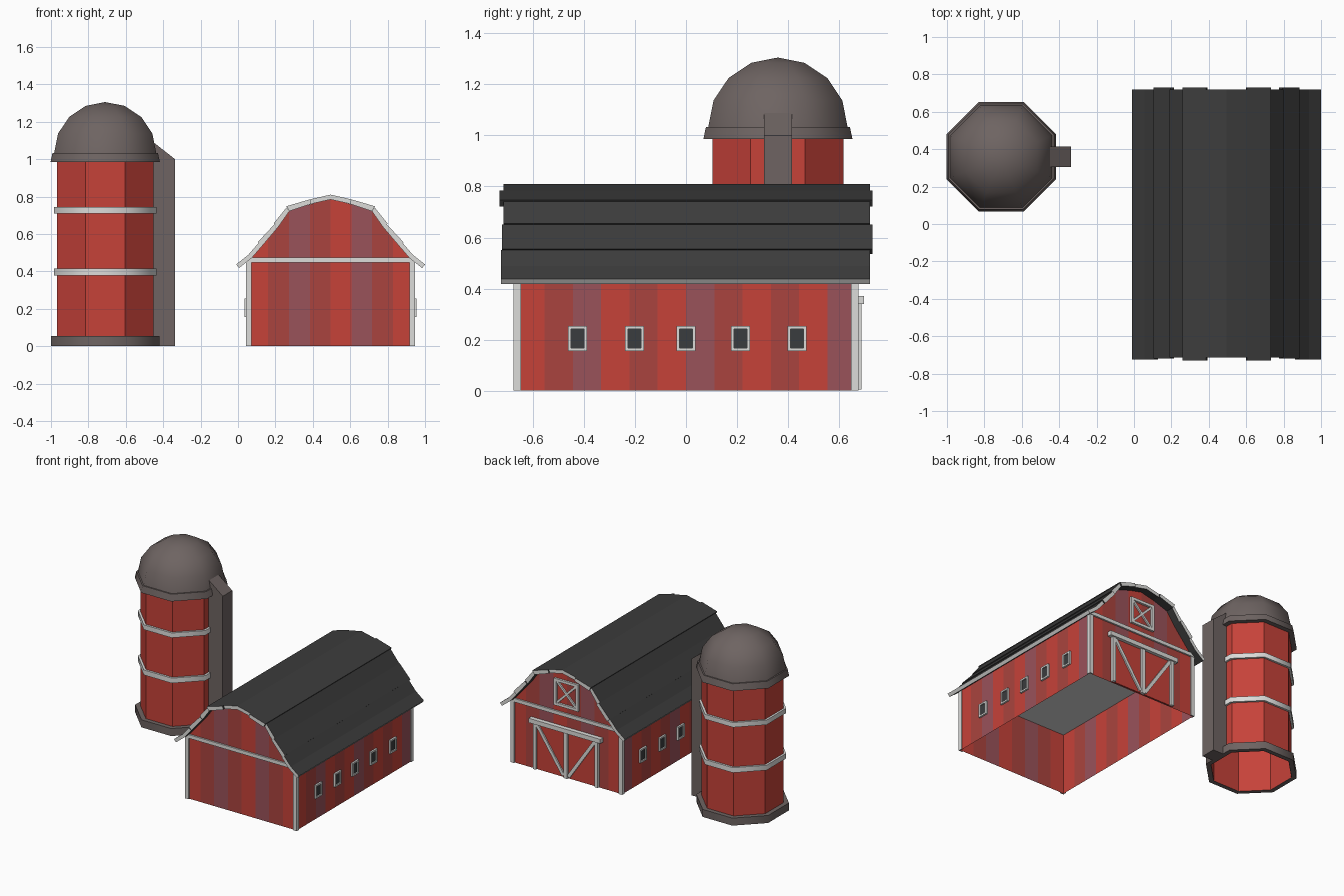
import bpy, bmesh, math
from mathutils import Vector

if "Cube" in bpy.data.objects:
    bpy.data.objects.remove(bpy.data.objects["Cube"])


def mat(name, rgb):
    m = bpy.data.materials.new(name)
    lin = [((c / 255 + 0.055) / 1.055) ** 2.4 for c in rgb]
    m.diffuse_color = (*lin, 1)
    m.use_nodes = True
    m.node_tree.nodes["Principled BSDF"].inputs["Base Color"].default_value = m.diffuse_color
    return m


RED = mat("barn red", (198, 66, 57))
MID = mat("faded red", (170, 68, 62))
PLUM = mat("weathered plum", (154, 82, 90))
TRIM = mat("pale trim", (220, 220, 218))
ROOF = mat("dark roof", (60, 60, 60))
STONE = mat("warm grey", (110, 100, 98))
PANE = mat("window dark", (58, 60, 62))

CX = 0.495             # barn centre line
SX, SY = -0.71, 0.36   # silo centre


def finish(name, bm, mats, smooth=False, normals=True):
    if normals:
        bmesh.ops.recalc_face_normals(bm, faces=bm.faces[:])
    me = bpy.data.meshes.new(name)
    bm.to_mesh(me)
    bm.free()
    for m in mats:
        me.materials.append(m)
    ob = bpy.data.objects.new(name, me)
    bpy.context.collection.objects.link(ob)
    if smooth:
        me.shade_smooth()
        me.set_sharp_from_angle(angle=math.radians(50))
    return ob


def prism(bm, pts, y0, y1):
    """Extrude an (x, z) outline from y0 to y1."""
    a = [bm.verts.new((x, y0, z)) for x, z in pts]
    b = [bm.verts.new((x, y1, z)) for x, z in pts]
    n = len(pts)
    bm.faces.new(a)
    bm.faces.new(b[::-1])
    return [bm.faces.new((a[i], b[i], b[(i + 1) % n], a[(i + 1) % n])) for i in range(n)]


def box(bm, x0, x1, y0, y1, z0, z1):
    prism(bm, [(x0, z0), (x1, z0), (x1, z1), (x0, z1)], y0, y1)


def bar(bm, p, q, w, y0, y1):
    """Flat board of width w from p to q in the x-z plane."""
    p, q = Vector(p), Vector(q)
    d = (q - p).normalized() * (w / 2)
    n = Vector((-d.y, d.x))
    prism(bm, [p - n, q - n, q + n, p + n], y0, y1)


def lathe(name, prof, m, closed=False, smooth=False):
    """Eight-sided turning of (flat radius, z) around the silo axis."""
    bm = bmesh.new()
    k = 1 / math.cos(math.pi / 8)
    rings = []
    for r, z in prof:
        rings.append([bm.verts.new((SX + r * k * math.cos(math.pi / 8 + i * math.pi / 4),
                                    SY + r * k * math.sin(math.pi / 8 + i * math.pi / 4), z))
                      for i in range(8)])
    pairs = list(zip(rings, rings[1:]))
    if closed:
        pairs.append((rings[-1], rings[0]))
    for a, b in pairs:
        for i in range(8):
            j = (i + 1) % 8
            bm.faces.new((a[i], a[j], b[j], b[i]))
    bmesh.ops.remove_doubles(bm, verts=bm.verts[:], dist=1e-4)
    return finish(name, bm, [m], smooth)


def band(name, r_out, r_in, z0, z1, m, flare=0):
    lathe(name, [(r_in, z0), (r_out, z0), (r_out - flare, z1), (r_in, z1)], m, True, True)


# Silo
lathe("silo_wall", [(0.257, 0.0), (0.257, 1.03)], RED)
band("silo_base", 0.29, 0.258, 0.0, 0.055, STONE)
band("silo_lower_band", 0.273, 0.258, 0.378, 0.415, TRIM)
band("silo_upper_band", 0.273, 0.258, 0.71, 0.745, TRIM)
band("silo_rim", 0.292, 0.258, 0.985, 1.033, STONE, 0.01)
lathe("silo_dome", [(0.273 * math.cos(i * math.pi / 8), 1.032 + 0.273 * math.sin(i * math.pi / 8))
                    for i in range(5)], STONE, smooth=True)
bm = bmesh.new()
prism(bm, [(-0.452, 0), (-0.337, 0), (-0.337, 1.0), (-0.452, 1.09)], 0.305, 0.415)
finish("silo_chute", bm, [STONE])

# Barn shell: open below, cut into vertical boards of three reds
W, L = 0.445, 0.665
half = [(W, 0), (W, 0.455), (0.37, 0.537), (0.29, 0.635), (0.225, 0.724)]
outline = [(CX + x, z) for x, z in half] + [(CX, 0.79)] + [(CX - x, z) for x, z in half[::-1]]
bm = bmesh.new()
sides = prism(bm, outline, -L, L)
bmesh.ops.delete(bm, geom=[f for i, f in enumerate(sides) if i not in (0, 9)], context='FACES_ONLY')
bmesh.ops.recalc_face_normals(bm, faces=bm.faces[:])


def cut(co, no):
    bmesh.ops.bisect_plane(bm, geom=bm.verts[:] + bm.edges[:] + bm.faces[:],
                           plane_co=co, plane_no=no)


STEP_X, STEP_Y = 2 * W / 8, 2 * L / 12
for i in range(1, 8):
    cut((CX - W + i * STEP_X, 0, 0), (1, 0, 0))
for i in range(1, 12):
    cut((0, -L + i * STEP_Y, 0), (0, 1, 0))
END, SIDE = "01210210", "012010210102"
bm.normal_update()
for f in bm.faces:
    c = f.calc_center_median()
    if abs(f.normal.y) > 0.5:
        f.material_index = int(END[min(7, max(0, int((c.x - CX + W) / STEP_X)))])
    else:
        f.material_index = int(SIDE[min(11, max(0, int((c.y + L) / STEP_Y)))])
finish("barn_walls", bm, [RED, MID, PLUM], normals=False)

# Pale ceiling inside
bm = bmesh.new()
box(bm, CX - W + 0.002, CX + W - 0.002, -L + 0.002, L - 0.002, 0.445, 0.45)
finish("barn_ceiling", bm, [TRIM])

# Gambrel roof of overlapping boards, pale at the cut ends
top = [Vector(p) for p in ((0, 0.81), (0.11, 0.785), (0.235, 0.742), (0.30, 0.652),
                           (0.385, 0.552), (0.44, 0.488), (0.505, 0.437))]
ends = [(-0.715, 0.72), (-0.73, 0.73), (-0.715, 0.72), (-0.72, 0.73), (-0.725, 0.72), (-0.725, 0.72)]


def inner(i):
    if i == 0:
        return Vector((0, 0.784))
    d = (top[min(i + 1, 6)] - top[i - 1]).normalized()
    return top[i] + Vector((d.y, -d.x)) * 0.025


bm = bmesh.new()
for s in (1, -1):
    for i, (y0, y1) in enumerate(ends):
        d = (top[i + 1] - top[i]).normalized()
        lap = Vector((-d.y, d.x)) * (0.006 if i in (1, 2, 3) else 0)
        prism(bm, [(CX + s * p.x, p.y) for p in (top[i], top[i + 1] + lap, inner(i + 1), inner(i))], y0, y1)
bmesh.ops.recalc_face_normals(bm, faces=bm.faces[:])
for f in bm.faces:
    c = f.calc_center_median()
    eave = abs(c.x - CX) > 0.485 and f.normal.z < 0
    f.material_index = 1 if abs(f.normal.y) > 0.9 or eave else 0
finish("barn_roof", bm, [ROOF, TRIM], normals=False)

# Corner posts (two plates each) and gable cross boards
bm = bmesh.new()
for sx in (1, -1):
    for sy in (1, -1):
        x_in, x_wall, x_out = (CX + sx * v for v in (0.422, 0.446, 0.452))
        y_in, y_wall, y_out = (sy * v for v in (0.647, 0.666, 0.675))
        box(bm, *sorted((x_in, x_out)), *sorted((y_wall, y_out)), 0, 0.455)
        box(bm, *sorted((x_wall, x_out)), *sorted((y_in, y_wall)), 0, 0.455)
for sy in (1, -1):
    box(bm, CX - 0.45, CX + 0.45, *sorted((sy * 0.666, sy * 0.678)), 0.448, 0.474)
finish("wall_trim", bm, [TRIM])

# Side windows: dark pane with four-piece frame
frames, panes = bmesh.new(), bmesh.new()
for s in (1, -1):
    for y in (-0.425, -0.202, 0, 0.213, 0.435):
        z, h, v, t = 0.205, 0.037, 0.049, 0.012
        xs = sorted((CX + s * 0.446, CX + s * 0.459))
        for e in (1, -1):
            box(frames, *xs, *sorted((y + e * h, y + e * (h - t))), z - v, z + v)
            box(frames, *xs, y - h + t, y + h - t, *sorted((z + e * v, z + e * (v - t))))
        box(panes, *sorted((CX + s * 0.446, CX + s * 0.451)), y - h + t, y + h - t, z - v + t, z + v - t)
finish("window_frames", frames, [TRIM])
finish("window_panes", panes, [PANE])

# Sliding barn doors on the back with V braces
bm = bmesh.new()
box(bm, CX - 0.26, CX + 0.26, 0.666, 0.674, 0.005, 0.345)
finish("barn_doors", bm, [RED])
bm = bmesh.new()
for s in (1, -1):
    bar(bm, (CX + s * 0.25, 0.005), (CX + s * 0.25, 0.345), 0.024, 0.667, 0.688)
    bar(bm, (CX + s * 0.235, 0.335), (CX + s * 0.02, 0.02), 0.024, 0.667, 0.684)
bar(bm, (CX, 0.005), (CX, 0.345), 0.03, 0.667, 0.688)
finish("door_boards", bm, [TRIM])
bm = bmesh.new()
box(bm, CX - 0.29, CX + 0.29, 0.666, 0.698, 0.34, 0.372)
finish("door_rail", bm, [TRIM])

# Loft hatch with crossed braces
bm = bmesh.new()
z, h = 0.613, 0.088
for s in (1, -1):
    bar(bm, (CX + s * h, z - h - 0.01), (CX + s * h, z + h + 0.01), 0.02, 0.666, 0.682)
    bar(bm, (CX - h, z + s * h), (CX + h, z + s * h), 0.02, 0.666, 0.681)
    bar(bm, (CX - s * h, z - h), (CX + s * h, z + h), 0.016, 0.666, 0.677)
finish("loft_hatch", bm, [TRIM])
